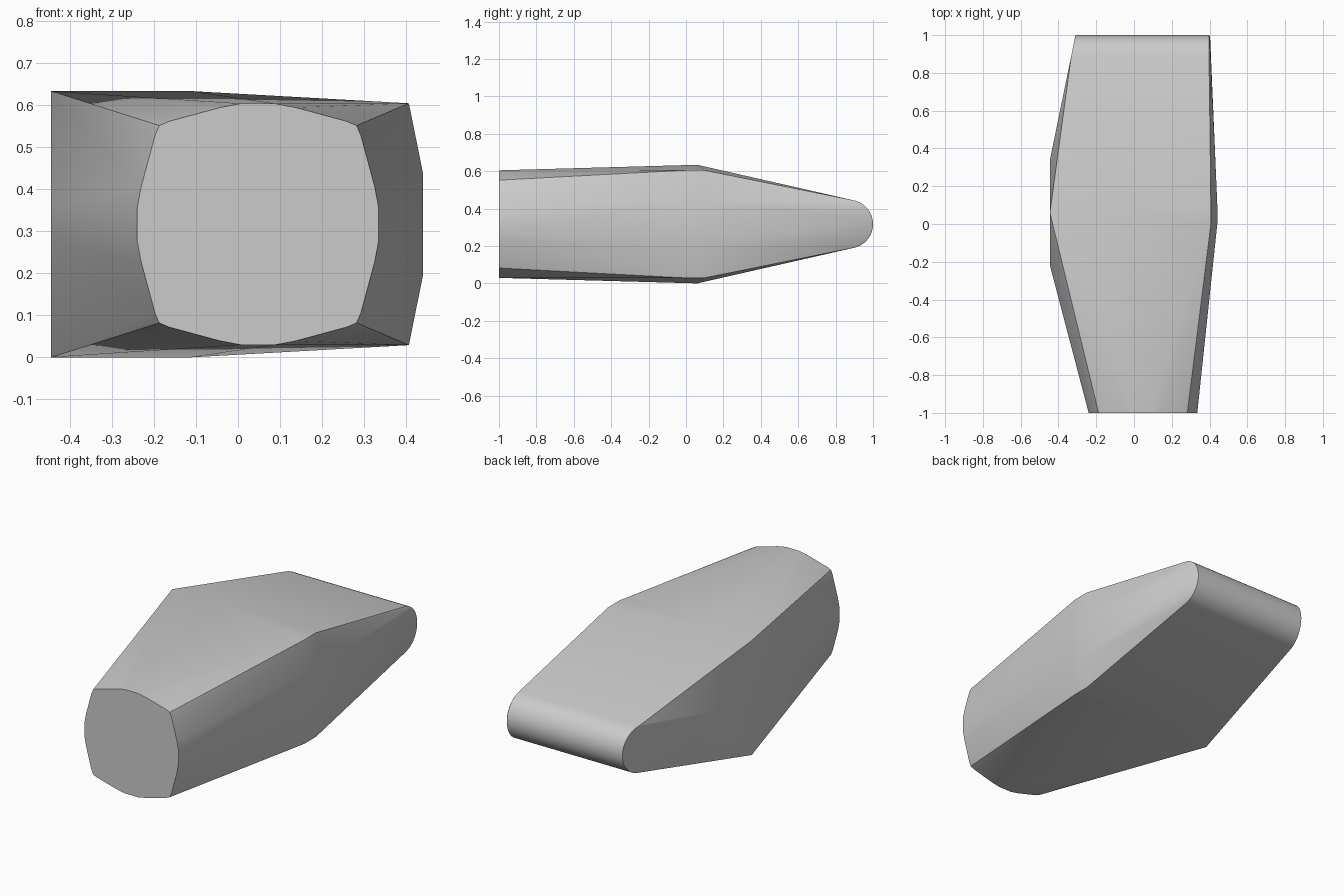
import bpy, bmesh
from math import sin, cos, pi

cube = bpy.data.objects.get("Cube")
if cube:
    bpy.data.objects.remove(cube, do_unlink=True)

MID = 0.317      # height of the horizontal symmetry plane
FACE_X = 0.0475  # centre of the striking face
NOSE_Y, NOSE_R = 0.87, 0.13

grey = bpy.data.materials.new("plain grey")
grey.use_nodes = True
color = (0.6, 0.6, 0.6, 1)
grey.diffuse_color = color
grey.node_tree.nodes["Principled BSDF"].inputs["Base Color"].default_value = color

points = set()


def add_pair(x, y, h):
    """Add a point and its mirror image below the middle plane."""
    for s in (1, -1):
        points.add((x, y, MID + s * h))


# Bulged square striking face at the front
for a, b in ((0.04, 0.2875), (0.09, 0.278), (0.212, 0.245), (0.235, 0.235)):
    for u, v in ((a, b), (b, a)):
        for s in (1, -1):
            add_pair(FACE_X + s * u, -1, v)

# Body shoulders: tall left side, narrower right side
add_pair(-0.445, 0.06, 0.317)
add_pair(-0.11, 0.06, 0.317)
for y in (-0.22, 0.34):
    add_pair(-0.445, y, 0.04)
for y in (0.0, 0.1):
    add_pair(0.407, y, 0.288)
    add_pair(0.441, y, 0.12)

# Rounded peen at the back, slanted at its left end and bevelled at its right
STEPS = 10
for i in range(STEPS + 1):
    t = (i / STEPS) * pi / 2
    y, h = NOSE_Y + NOSE_R * cos(t), NOSE_R * sin(t)
    add_pair(-0.31 - 0.2 * (1 - y), y, h)
    add_pair(0.397, y, h)
    add_pair(0.403, NOSE_Y + (NOSE_R - 0.008) * cos(t), h * 0.94)

# Skin the sections into one solid
bm = bmesh.new()
for p in sorted(points):
    bm.verts.new(p)
bmesh.ops.remove_doubles(bm, verts=bm.verts, dist=0.0005)
result = bmesh.ops.convex_hull(bm, input=bm.verts)
unused = {g for g in result["geom_interior"] + result["geom_unused"]
          if isinstance(g, bmesh.types.BMVert) and g.is_valid}
bmesh.ops.delete(bm, geom=list(unused), context="VERTS")
bmesh.ops.dissolve_limit(bm, angle_limit=0.01, verts=bm.verts, edges=bm.edges)
bmesh.ops.recalc_face_normals(bm, faces=bm.faces)

mesh = bpy.data.meshes.new("hammer_head")
bm.to_mesh(mesh)
bm.free()
mesh.materials.append(grey)
head = bpy.data.objects.new("hammer_head", mesh)
bpy.context.collection.objects.link(head)
bpy.context.view_layer.objects.active = head
head.select_set(True)
bpy.ops.object.shade_smooth_by_angle(angle=0.6)
